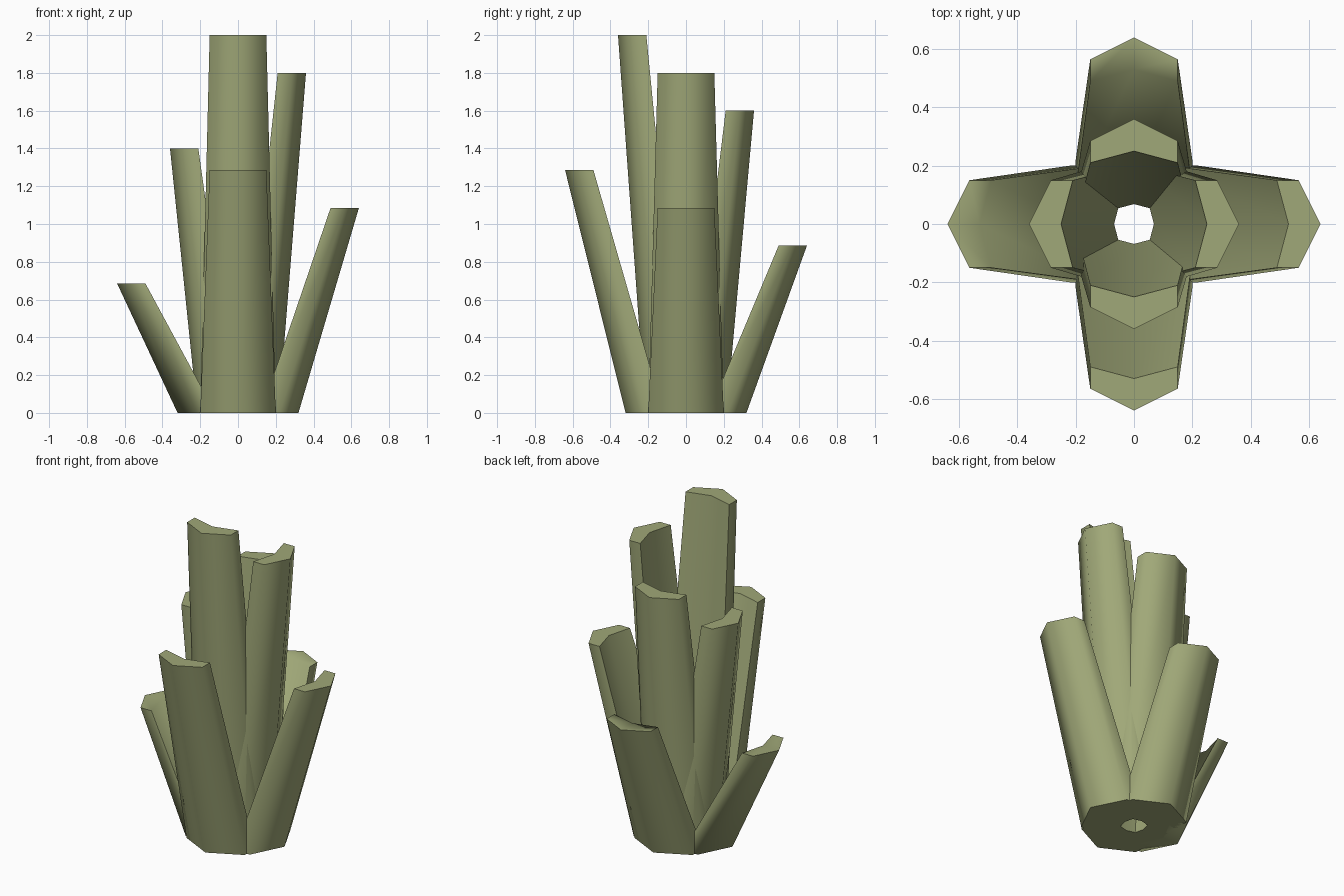
import bpy, bmesh
from math import radians
from mathutils import Matrix, Vector

cube = bpy.data.objects.get("Cube")
if cube:
    bpy.data.objects.remove(cube, do_unlink=True)

green = bpy.data.materials.new("olive_green")
green.use_nodes = True
colour = (0.352, 0.392, 0.188, 1)
green.diffuse_color = colour
bsdf = green.node_tree.nodes["Principled BSDF"]
bsdf.inputs["Base Color"].default_value = colour
bsdf.inputs["Roughness"].default_value = 0.9

# Chevron cross-section at the top: depth behind the outer tip, sideways offset
SECTION = [(0, 0), (0.075, 0.15), (0.15, 0.15),
           (0.11, 0), (0.15, -0.15), (0.075, -0.15)]
BASE_SCALE = 4 / 3


def make_stalk(name, angle, base_tip, top_tip, height):
    """Tapered leaning stalk, built towards +x and turned about z."""
    bm = bmesh.new()
    turn = Matrix.Rotation(radians(angle), 3, 'Z')
    rings = []
    for tip, z, scale in ((base_tip, 0, BASE_SCALE), (top_tip, height, 1)):
        rings.append([bm.verts.new(turn @ Vector((tip - d * scale, s * scale, z)))
                      for d, s in SECTION])
    low, high = rings
    n = len(SECTION)
    for i in range(n):
        j = (i + 1) % n
        bm.faces.new((low[i], low[j], high[j], high[i]))
    # Each end is two quads meeting on the centre line
    for ring in rings:
        bm.faces.new(ring[:4])
        bm.faces.new(ring[3:] + ring[:1])
    bmesh.ops.recalc_face_normals(bm, faces=bm.faces)
    mesh = bpy.data.meshes.new(name)
    bm.to_mesh(mesh)
    bm.free()
    mesh.materials.append(green)
    obj = bpy.data.objects.new(name, mesh)
    bpy.context.collection.objects.link(obj)
    bpy.ops.object.select_all(action='DESELECT')
    obj.select_set(True)
    bpy.context.view_layer.objects.active = obj
    bpy.ops.object.shade_smooth_by_angle(angle=radians(72))


# Two rings of four stalks, stepping down in height around the plant
for i, side in enumerate(("front", "left", "back", "right")):
    angle = 90 * i - 90
    make_stalk(f"inner_stalk_{side}", angle, 0.215, 0.36, 2.0 - 0.2 * i)
    make_stalk(f"outer_stalk_{side}", angle, 0.32, 0.64, 1.285 - 0.2 * i)
